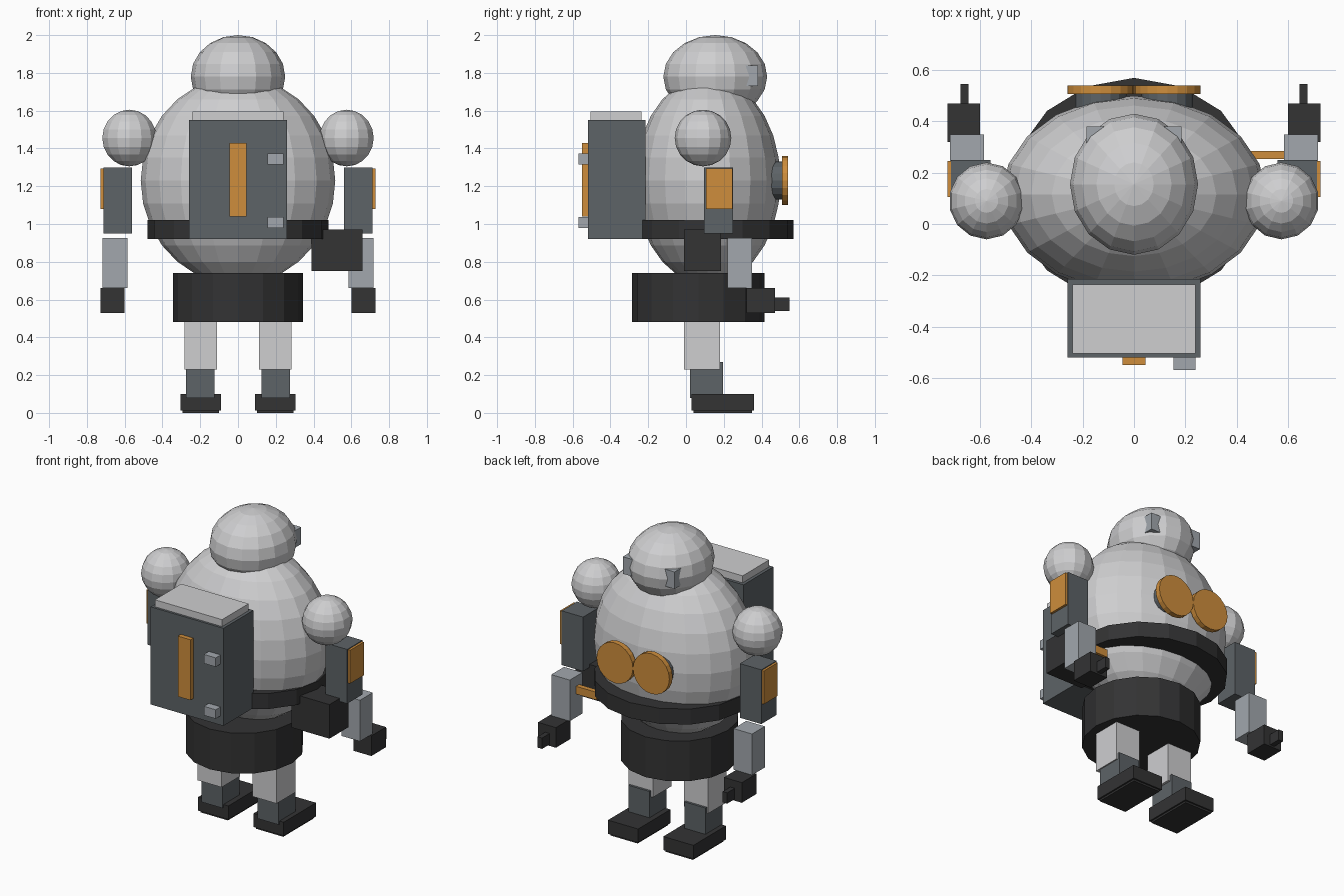
import bpy
import math

cube = bpy.data.objects.get("Cube")
if cube:
    bpy.data.objects.remove(cube, do_unlink=True)


def material(name, rgb):
    mat = bpy.data.materials.new(name)
    mat.use_nodes = True
    color = (*rgb, 1.0)
    mat.diffuse_color = color
    mat.node_tree.nodes["Principled BSDF"].inputs["Base Color"].default_value = color
    return mat


WHITE = material("pale_grey", (0.62, 0.62, 0.63))
STEEL = material("steel_grey", (0.36, 0.39, 0.42))
SLATE = material("slate_grey", (0.11, 0.125, 0.135))
BLACK = material("charcoal", (0.033, 0.033, 0.034))
ORANGE = material("orange", (0.62, 0.27, 0.045))


def finish(name, mat):
    obj = bpy.context.object
    obj.name = name
    obj.data.name = name
    obj.data.materials.append(mat)
    bpy.ops.object.transform_apply(location=False, rotation=True, scale=True)
    return obj


def box(name, x, y, z, mat):
    """Box from (low, high) ranges on each axis."""
    spans = (x, y, z)
    bpy.ops.mesh.primitive_cube_add(size=1, location=[(a + b) / 2 for a, b in spans])
    bpy.context.object.scale = [abs(b - a) for a, b in spans]
    return finish(name, mat)


def ball(name, center, radii, segments, rings, mat):
    bpy.ops.mesh.primitive_uv_sphere_add(segments=segments, ring_count=rings,
                                         radius=1, location=center)
    bpy.context.object.scale = radii
    return finish(name, mat)


def drum(name, center, radii, depth, mat, sides=16, facing_back=False):
    tilt = (math.pi / 2, 0, 0) if facing_back else (0, 0, 0)
    bpy.ops.mesh.primitive_cylinder_add(vertices=sides, radius=1, depth=depth,
                                        location=center, rotation=tilt)
    bpy.context.object.scale = (*radii, 1)
    return finish(name, mat)


# Torso, head and visor
ball("torso", (0, 0.115, 1.23), (0.515, 0.385, 0.55), 20, 14, WHITE)
ball("head", (0, 0.155, 1.78), (0.25, 0.275, 0.22), 16, 10, WHITE)
box("visor", (-0.185, 0.185), (0.3, 0.38), (1.73, 1.84), STEEL)

# Belt and hips
drum("belt", (0, 0.13, 0.97), (0.48, 0.44), 0.1, BLACK)
drum("hips", (0, 0.065, 0.61), (0.345, 0.35), 0.26, BLACK)

# Backpack with lid, stripe and latches
box("backpack", (-0.26, 0.26), (-0.52, -0.215), (0.92, 1.55), SLATE)
box("backpack_lid", (-0.24, 0.24), (-0.505, -0.235), (1.55, 1.595), WHITE)
box("backpack_stripe", (-0.045, 0.045), (-0.55, -0.52), (1.04, 1.43), ORANGE)
for label, low in (("lower", 0.98), ("upper", 1.315)):
    box(label + "_latch", (0.155, 0.24), (-0.57, -0.52), (low, low + 0.058), STEEL)

# Hip pouch and the rod on the left forearm
box("hip_pouch", (0.39, 0.66), (-0.01, 0.185), (0.75, 0.97), BLACK)
box("forearm_rod", (0.44, 0.6), (0.253, 0.285), (0.81, 0.86), ORANGE)

# Paired parts
for side, s in (("left", 1), ("right", -1)):
    def pair(part, x, y, z, mat):
        box(side + "_" + part, (s * x[0], s * x[1]), y, z, mat)

    # Arm
    ball(side + "_shoulder", (s * 0.575, 0.09, 1.455), (0.147, 0.15, 0.15), 14, 10, WHITE)
    pair("upper_arm", (0.56, 0.713), (0.095, 0.25), (0.95, 1.3), SLATE)
    pair("arm_pad", (0.713, 0.728), (0.105, 0.245), (1.08, 1.295), ORANGE)
    pair("forearm", (0.585, 0.717), (0.22, 0.35), (0.66, 0.925), STEEL)
    pair("hand", (0.6, 0.728), (0.32, 0.47), (0.53, 0.66), BLACK)
    pair("finger", (0.645, 0.677), (0.46, 0.547), (0.54, 0.61), BLACK)

    # Leg
    pair("thigh", (0.11, 0.283), (-0.01, 0.18), (0.23, 0.5), WHITE)
    pair("shin", (0.125, 0.275), (0.02, 0.195), (0.08, 0.27), SLATE)
    pair("foot", (0.09, 0.305), (0.03, 0.36), (0.012, 0.1), BLACK)
    pair("sole", (0.1, 0.295), (0.04, 0.35), (0, 0.02), BLACK)

    # Round back plate on its mount
    drum(side + "_plate_mount", (s * 0.13, 0.455, 1.23), (0.1, 0.1), 0.105, SLATE, 16, True)
    drum(side + "_back_plate", (s * 0.13, 0.524, 1.23), (0.13, 0.13), 0.034, ORANGE, 20, True)
